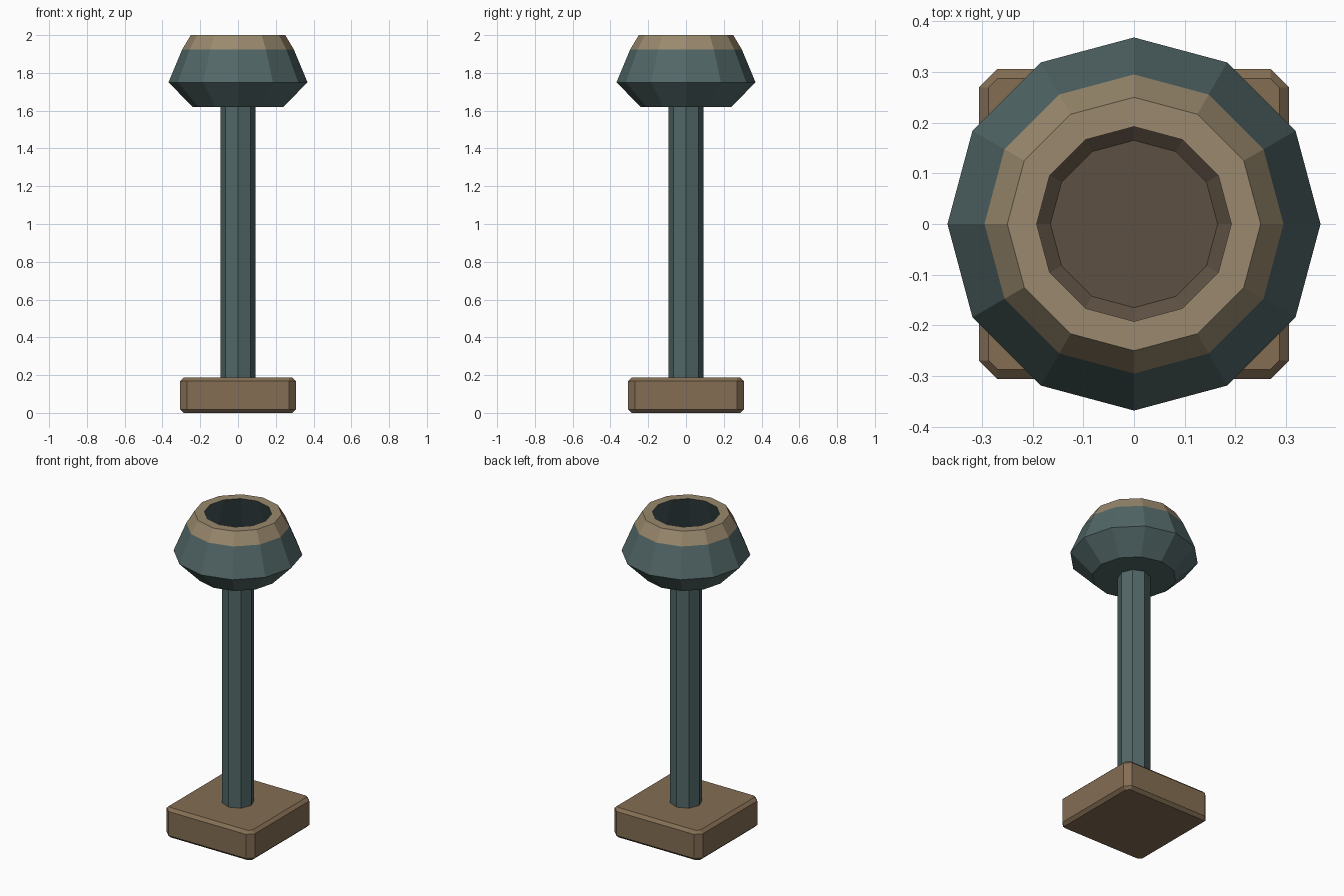
import bpy, bmesh
from math import sin, cos, tau

if "Cube" in bpy.data.objects:
    bpy.data.objects.remove(bpy.data.objects["Cube"])


def material(name, rgb):
    m = bpy.data.materials.new(name)
    m.diffuse_color = (*rgb, 1)
    m.use_nodes = True
    m.node_tree.nodes["Principled BSDF"].inputs["Base Color"].default_value = m.diffuse_color
    return m


TEAL = material("teal_metal", (0.085, 0.135, 0.135))
INNER = material("dark_teal", (0.06, 0.095, 0.1))
STONE = material("base_stone", (0.23, 0.155, 0.088))
RIM = material("rim_stone", (0.32, 0.25, 0.155))
SOIL = material("bowl_floor", (0.11, 0.08, 0.055))


def stack(name, rings, mats):
    """Skin a stack of rings, capping both ends; mats holds one material per band."""
    bm = bmesh.new()
    loops = [[bm.verts.new(p) for p in ring] for ring in rings]
    used = list(dict.fromkeys(mats))
    for a, b, mat in zip(loops, loops[1:], mats):
        for i in range(len(a)):
            j = (i + 1) % len(a)
            bm.faces.new((a[i], a[j], b[j], b[i])).material_index = used.index(mat)
    bm.faces.new(loops[0][::-1]).material_index = used.index(mats[0])
    bm.faces.new(loops[-1]).material_index = used.index(mats[-1])
    bmesh.ops.recalc_face_normals(bm, faces=bm.faces)
    me = bpy.data.meshes.new(name)
    bm.to_mesh(me)
    bm.free()
    for m in used:
        me.materials.append(m)
    ob = bpy.data.objects.new(name, me)
    bpy.context.collection.objects.link(ob)
    return ob


def circle(r, z, n):
    return [(r * cos(tau * i / n), r * sin(tau * i / n), z) for i in range(n)]


def cut_square(h, cut, z):
    k = h - cut
    pts = [(h, -k), (h, k), (k, h), (-k, h), (-h, k), (-h, -k), (-k, -h), (k, -h)]
    return [(x, y, z) for x, y in pts]


# Square base block with chamfered edges
stack("base", [cut_square(0.287, 0.018, 0), cut_square(0.306, 0.036, 0.018),
               cut_square(0.306, 0.036, 0.169), cut_square(0.287, 0.018, 0.187)],
      [STONE] * 3)

# Eight-sided post
stack("post", [circle(0.093, 0.18, 8), circle(0.093, 1.63, 8)], [TEAL])

# Twelve-sided hollow bowl: outside, flat rim, inside wall, floor
profile = [(0.24, 1.62), (0.368, 1.75), (0.295, 1.925), (0.25, 2.0),
           (0.192, 2.0), (0.29, 1.77), (0.165, 1.67)]
stack("bowl", [circle(r, z, 12) for r, z in profile],
      [TEAL, TEAL, RIM, RIM, INNER, SOIL])
